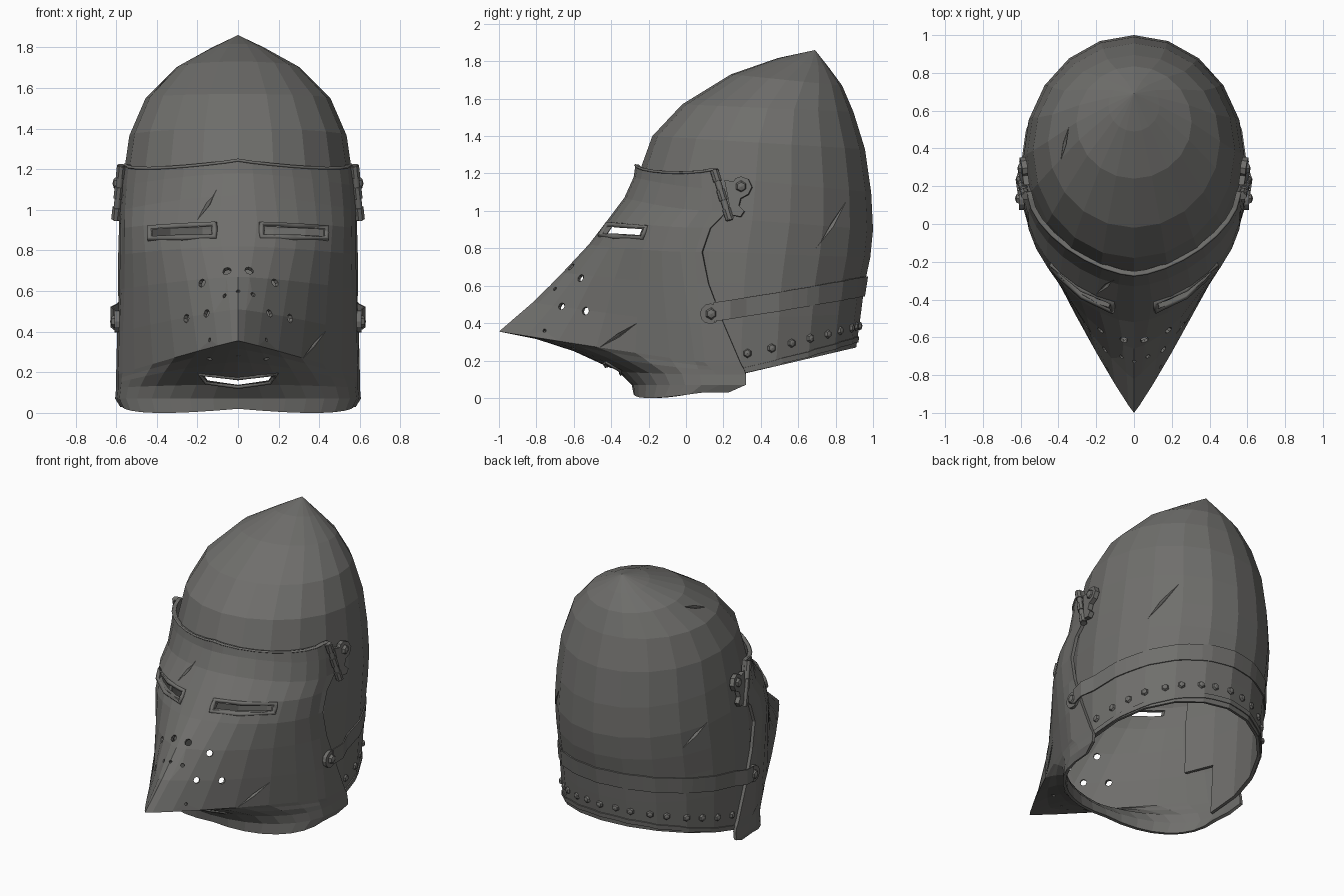
import bpy, bmesh
from math import sin, cos, pi, radians
from mathutils import Vector
from mathutils.bvhtree import BVHTree

if "Cube" in bpy.data.objects:
    bpy.data.objects.remove(bpy.data.objects["Cube"])

steel = bpy.data.materials.new("dark_steel")
steel.use_nodes = True
steel.diffuse_color = (0.16, 0.158, 0.15, 1)
steel.node_tree.nodes["Principled BSDF"].inputs["Base Color"].default_value = steel.diffuse_color


def add_object(name, data):
    obj = bpy.data.objects.new(name, data)
    bpy.context.scene.collection.objects.link(obj)
    if not data.materials:
        data.materials.append(steel)
    return obj


def mesh_object(name, verts, faces, merge=False, fix=False):
    mesh = bpy.data.meshes.new(name)
    mesh.from_pydata(verts, [], faces)
    bm = bmesh.new()
    bm.from_mesh(mesh)
    if merge:
        bmesh.ops.remove_doubles(bm, verts=bm.verts, dist=0.0005)
    if fix:
        bmesh.ops.recalc_face_normals(bm, faces=bm.faces)
    bm.to_mesh(mesh)
    bm.free()
    return add_object(name, mesh)


def grid_faces(rows, cols, wrap=False, skip=lambda i, j: False):
    faces = []
    for i in range(rows - 1):
        for j in range(cols if wrap else cols - 1):
            if not skip(i, j):
                k = (j + 1) % cols
                faces.append((i * cols + j, i * cols + k, (i + 1) * cols + k, (i + 1) * cols + j))
    return faces


def thicken(obj, thickness, offset):
    mod = obj.modifiers.new("thickness", "SOLIDIFY")
    mod.thickness, mod.offset = thickness, offset


def apply_modifiers(obj):
    bpy.context.view_layer.update()
    graph = bpy.context.evaluated_depsgraph_get()
    mesh = bpy.data.meshes.new_from_object(obj.evaluated_get(graph))
    obj.modifiers.clear()
    return mesh


def cut(obj, cutters):
    for c in cutters:
        c.hide_render = True
        mod = obj.modifiers.new("cut", "BOOLEAN")
        mod.operation, mod.solver, mod.object = "DIFFERENCE", "EXACT", c
    obj.data = apply_modifiers(obj)
    for c in cutters:
        bpy.data.objects.remove(c)


def tube(name, points, radius, cyclic=False, res=0):
    curve = bpy.data.curves.new(name, "CURVE")
    curve.dimensions = "3D"
    curve.bevel_depth, curve.bevel_resolution = radius, res
    curve.use_fill_caps = True
    spline = curve.splines.new("POLY")
    spline.points.add(len(points) - 1)
    for p, co in zip(spline.points, points):
        p.co = (*co, 1)
    spline.use_cyclic_u = cyclic
    temp = add_object(name + "_path", curve)
    mesh = apply_modifiers(temp)
    bpy.data.objects.remove(temp)
    return add_object(name, mesh)


def prism(loop, y0, y1):
    n = len(loop)
    verts = [(x, y, z) for y in (y0, y1) for x, z in loop]
    faces = [tuple(range(n)), tuple(range(n, 2 * n))]
    faces += [(i, (i + 1) % n, n + (i + 1) % n, n + i) for i in range(n)]
    return mesh_object("slot_cutter", verts, faces, fix=True)


def rod(name, centre, axis, radius, length, sides):
    bm = bmesh.new()
    bmesh.ops.create_cone(bm, cap_ends=True, segments=sides, radius1=radius, radius2=radius, depth=length)
    mesh = bpy.data.meshes.new(name)
    bm.to_mesh(mesh)
    bm.free()
    mesh.transform(axis.to_track_quat("Z", "Y").to_matrix().to_4x4())
    obj = add_object(name, mesh)
    obj.location = centre
    return obj


def groove(tree, a, b, width=0.012, depth=0.014):
    a, b = (tree.find_nearest(Vector(p))[0] for p in (a, b))
    mid, normal = tree.find_nearest((a + b) / 2)[:2]
    side = (b - a).cross(normal).normalized() * width
    verts = [a, mid + side, b, mid - side, mid + normal * 0.03, mid - normal * depth]
    faces = [(i, (i + 1) % 4, k) for i in range(4) for k in (4, 5)]
    return mesh_object("groove_cutter", verts, faces, fix=True)


# Skull: rings from apex to rim as front y, front z, back y, back z, half width
rings = [(.69, 1.86, .69, 1.86, 0), (.49, 1.817, .765, 1.765, .135), (.24, 1.73, .835, 1.67, .305),
         (-.02, 1.57, .895, 1.53, .455), (-.18, 1.40, .957, 1.33, .535), (-.245, 1.22, .99, 1.10, .565),
         (-.29, 1.0, 1.0, .90, .585), (-.33, .80, .985, .75, .59), (-.33, .62, .955, .61, .59),
         (-.33, .40, .935, .45, .588), (-.33, -.02, .91, .27, .578)]
COLS = 20
sv = []
for yf, zf, yb, zb, hw in rings:
    for j in range(COLS):
        a = 2 * pi * j / COLS
        k = (1 + cos(a)) / 2
        sv.append(Vector((hw * sin(a), yf + (yb - yf) * k, zf + (zb - zf) * k)))
# the face opening widens at the rim
sf = grid_faces(len(rings), COLS, True, lambda i, j: i >= 6 and abs(j - 9.5) < (3 if i < 9 else 4))
skull = mesh_object("skull", sv, sf, merge=True)
skull_tree = BVHTree.FromPolygons(sv, sf)
thicken(skull, 0.02, -1)
cut(skull, [groove(skull_tree, (.5, .70, .8), (.37, .87, 1.05)),
            groove(skull_tree, (-.49, .75, .80), (-.58, .54, .97)),
            groove(skull_tree, (-.40, .33, 1.62), (-.34, .52, 1.66))])

# Visor: rows as front y, front z, cheek y, rear y, rear z, half width, pointedness
rows = [(-.27, 1.25, .13, .17, 1.225, .562, 1.28), (-.28, 1.18, .14, .19, 1.12, .572, 1.24),
        (-.33, 1.07, .14, .22, 1.0, .58, 1.18), (-.42, .95, .09, .13, .91, .58, 1.1),
        (-.52, .82, .05, .085, .78, .58, 1.2), (-.66, .67, .06, .12, .61, .585, 1.42),
        (-.82, .51, .08, .20, .40, .595, 1.65), (-1.0, .355, .10, .29, .19, .6, 1.85),
        (-.8, .315, .12, .30, .17, .6, 1.65), (-.6, .25, .14, .312, .15, .6, 1.4),
        (-.36, .14, .16, .32, .125, .6, 1.1), (-.29, .07, .18, .32, .07, .605, .97),
        (-.28, .02, .10, .23, .03, .58, .97)]
VC = 19
vv = []
for i, (yf, zf, yc, ye, ze, hw, p) in enumerate(rows):
    dip = .025 if i in (0, len(rows) - 1) else 0
    arc = []
    for j in range(VC - 2):
        t = 1 - 2 * j / (VC - 3)
        a = abs(t) * pi / 2
        x = (hw - .01) * sin(a) ** p * (1 if t > 0 else -1)
        z = zf + (ze - zf) * sin(a) ** 2 - dip * sin(2 * a)
        arc.append(Vector((x, yc - (yc - yf) * max(cos(a), 0) ** p, z)))
    # straight cheeks run back to the rear edge
    vv += [Vector((hw, ye, ze)), *arc, Vector((-hw, ye, ze))]
vf = grid_faces(len(rows), VC)
visor = mesh_object("visor", vv, vf)
visor_tree = BVHTree.FromPolygons(vv, vf)
thicken(visor, 0.02, -1)


def from_front(x, z):
    return visor_tree.ray_cast(Vector((x, -3, z)), Vector((0, 1, 0)))[:2]


# Sight slots, mouth slot, breaths and dents cut through the visor
mouth = [(-.165, .182), (0, .16), (.165, .182), (.15, .16), (0, .138), (-.15, .16)]
cutters = [prism(mouth, -.65, -.2)]
breaths = [(.055, .70, .022), (.18, .64, .021), (.07, .58, .012), (.155, .49, .02),
           (.255, .465, .022), (.14, .36, .01), (.14, .265, .014)]
for s in (1, -1):
    cutters.append(prism([(s * .13, .917), (s * .42, .903), (s * .42, .87), (s * .13, .88)], -.7, -.05))
    for x, z, r in breaths:
        p, n = from_front(s * x, z)
        cutters.append(rod("breath_cutter", p, n, r, 0.12, 8))
for z in (.6, .28):
    p, n = from_front(0.002, z)
    cutters.append(rod("breath_cutter", p, n, 0.009, 0.12, 8))
for a, b in (((-.2, .95), (-.1, 1.11)), ((.32, .27), (.43, .40))):
    cutters.append(groove(visor_tree, from_front(*a)[0], from_front(*b)[0]))
cut(visor, cutters)


def slot_rim(name, loop, radius):
    pts = []
    for (x0, z0), (x1, z1) in zip(loop, loop[1:] + loop[:1]):
        for k in (0, 0.5):
            pts.append(from_front(x0 + (x1 - x0) * k, z0 + (z1 - z0) * k)[0])
    tube(name, pts, radius, cyclic=True)


slot_rim("mouth_rim", [(-.19, .192), (0, .17), (.19, .192), (.16, .15), (0, .128), (-.16, .15)], .011)
tube("visor_top_lip", [v + Vector((0, 0, -.006)) for v in vv[:VC]], .008)


# Band, rim and rivets that follow the back of the skull
def around(deg, z, lift=0.0):
    a = radians(deg)
    p, n = skull_tree.find_nearest(Vector((.62 * sin(a), .335 + .67 * cos(a), z)))[:2]
    return p + n * lift


def skull_y(deg):
    return .335 + .64 * cos(radians(deg))


def band(name, end, high, low, thickness, lift):
    angles = [end * (k / 14 - 1) for k in range(29)]
    verts = [around(d, f(skull_y(d)), lift(d)) for f in (high, low) for d in angles]
    thicken(mesh_object(name, verts, grid_faces(2, 29)), thickness, 1)


band("neck_strap", 106, lambda y: .485 + .16 * y, lambda y: .385 + .155 * y, .008,
     lambda d: .04 if abs(d) > 92 else .002)
band("skull_rim", 92, lambda y: .085 + .237 * y, lambda y: .055 + .237 * y, .007, lambda d: .001)

rivets = bmesh.new()


def rivet(point, normal, radius):
    m = normal.to_track_quat("Z", "Y").to_matrix().to_4x4()
    m.translation = point
    made = bmesh.ops.create_uvsphere(rivets, u_segments=6, v_segments=4, radius=radius)["verts"]
    bmesh.ops.scale(rivets, vec=(1, 1, .7), verts=made)
    bmesh.ops.transform(rivets, matrix=m, verts=made)


for k in range(17):
    d = -90 + 11.25 * k
    p = around(d, .165 + .215 * skull_y(d))
    rivet(p, Vector((sin(radians(d)), cos(radians(d)), 0)), .025)

# Side fittings: sight rims, strap ends, hinges
leaf = [(.2, 1.17), (.25, 1.16), (.26, 1.18), (.29, 1.19), (.33, 1.175), (.35, 1.13),
        (.33, 1.09), (.29, 1.07), (.28, 1.03), (.31, 1.0), (.29, .97), (.24, .98)]
for s, side in ((1, "left"), (-1, "right")):
    out = Vector((s, 0, 0))
    slot_rim(side + "_sight_rim", [(s * .115, .93), (s * .435, .915), (s * .435, .857), (s * .115, .867)], .017)
    rod(side + "_strap_end", (s * .595, .13, .45), out, .055, .025, 12)
    rivet(Vector((s * .607, .135, .45)), out, .033)
    verts = []
    for y, z in leaf:
        p, n = skull_tree.find_nearest(Vector((s * .62, y, z)))[:2]
        verts.append(p + n * .025)
    thicken(mesh_object(side + "_hinge_leaf", verts, [tuple(range(len(leaf)))]), .03, 0)
    rivet(Vector((s * .595, .295, 1.13)), out, .033)
    top, bottom = Vector((s * .573, .15, 1.22)), Vector((s * .602, .235, .95))
    tube(side + "_hinge_pin", [top, bottom], .018, res=2)
    for k in (.12, .5, .88):
        rod(side + "_hinge_knuckle", top.lerp(bottom, k), bottom - top, .024, .06, 8)

rivet_mesh = bpy.data.meshes.new("rivets")
rivets.to_mesh(rivet_mesh)
rivets.free()
add_object("rivets", rivet_mesh)
